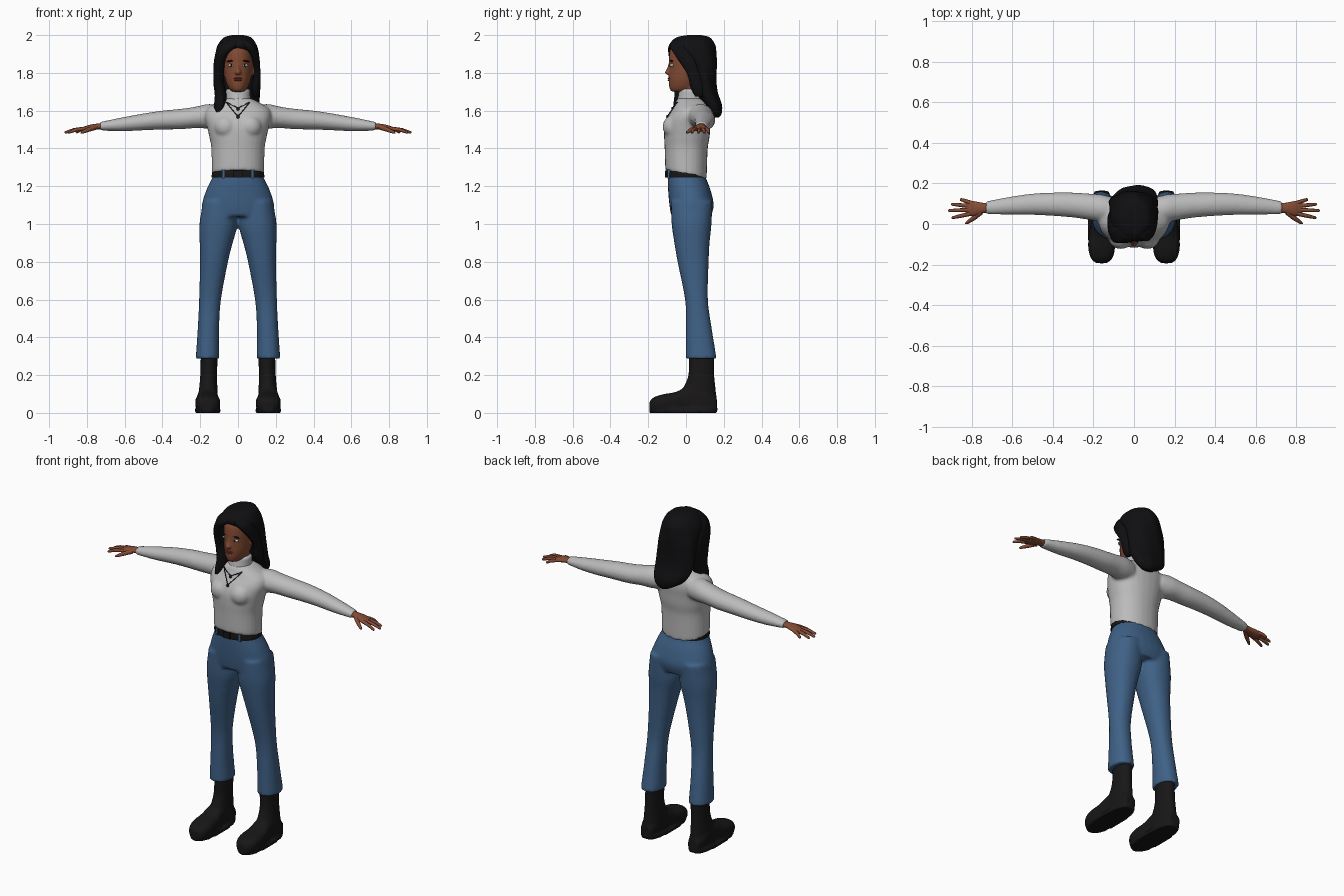
import bpy
import bmesh
import math
from mathutils import Vector, Matrix
from mathutils.bvhtree import BVHTree

if "Cube" in bpy.data.objects:
    bpy.data.objects.remove(bpy.data.objects["Cube"], do_unlink=True)


def material(name, *rgb):
    m = bpy.data.materials.new(name)
    m.use_nodes = True
    m.diffuse_color = (*rgb, 1)
    shader = m.node_tree.nodes["Principled BSDF"]
    shader.inputs["Base Color"].default_value = (*rgb, 1)
    shader.inputs["Roughness"].default_value = 0.8
    return m


skin = material("brown skin", .23, .07, .034)
lip = material("dark rose lips", .17, .045, .03)
hair = material("black hair", .005, .005, .006)
knit = material("light grey knit", .5, .5, .5)
denim = material("blue denim", .05, .12, .24)
leather = material("black leather", .009, .008, .008)
white = material("eye white", .6, .6, .6)

AXES = {"x": (0, 1, 2), "y": (1, 0, 2), "z": (2, 0, 1)}


def finish(name, bm, mat, angle=50):
    bmesh.ops.recalc_face_normals(bm, faces=bm.faces)
    mesh = bpy.data.meshes.new(name)
    bm.to_mesh(mesh)
    bm.free()
    mesh.materials.append(mat)
    mesh.shade_smooth()
    mesh.set_sharp_from_angle(angle=math.radians(angle))
    obj = bpy.data.objects.new(name, mesh)
    bpy.context.collection.objects.link(obj)
    return obj


def spline(rows, steps):
    """Catmull-Rom interpolation through section rows."""
    rows = [Vector(r) for r in rows]
    padded = [rows[0]] + rows + [rows[-1]]
    out = []
    for a, b, c, d in zip(padded, padded[1:], padded[2:], padded[3:]):
        for i in range(steps):
            t = i / steps
            out.append((b * 2 + (c - a) * t + (a * 2 - b * 5 + c * 4 - d) * t ** 2
                        + (b * 3 - a - c * 3 + d) * t ** 3) / 2)
    return out + [rows[-1]]


def loft(bm, rows, axis="z", side=1, power=2.0, ripple=0, steps=4, n=28):
    """Skin sections (position, low, high, low, high) along an axis."""
    main, u, v = AXES[axis]
    rings = []
    for t, a0, a1, b0, b1 in spline(rows, steps):
        ring = []
        for i in range(n):
            ang = math.tau * i / n
            c, s = math.cos(ang), math.sin(ang)
            grow = 1 + ripple * math.sin(ang * 7 + t * 18)
            p = Vector()
            p[main] = t
            p[u] = (a0 + a1) / 2 + (a1 - a0) / 2 * grow * math.copysign(abs(c) ** (2 / power), c)
            p[v] = (b0 + b1) / 2 + (b1 - b0) / 2 * grow * math.copysign(abs(s) ** (2 / power), s)
            p.x *= side
            ring.append(bm.verts.new(p))
        rings.append(ring)
    for lo, hi in zip(rings, rings[1:]):
        for i in range(n):
            j = (i + 1) % n
            bm.faces.new((lo[i], lo[j], hi[j], hi[i]))
    bm.faces.new(rings[0])
    bm.faces.new(rings[-1])
    return bm


def even(rows):
    """Expand (position, half width, front, back) to a symmetric section."""
    return [(t, -w, w, f, b) for t, w, f, b in rows]


def ball(bm, loc, size, tilt=0):
    m = Matrix.Translation(loc) @ Matrix.Rotation(tilt, 4, "Y") @ Matrix.Diagonal((*size, 1))
    bmesh.ops.create_uvsphere(bm, u_segments=20, v_segments=12, radius=1, matrix=m)
    return bm


def box(bm, loc, size):
    m = Matrix.Translation(loc) @ Matrix.Diagonal((*size, 1))
    bmesh.ops.create_cube(bm, size=1, matrix=m)
    return bm


def bake(obj):
    deps = bpy.context.evaluated_depsgraph_get()
    return bpy.data.meshes.new_from_object(obj.evaluated_get(deps))


def fuse(obj, voxel):
    """Merge overlapping volumes into one smooth skin."""
    mod = obj.modifiers.new("fuse", "REMESH")
    mod.mode = "VOXEL"
    mod.voxel_size = voxel
    mod.use_smooth_shade = True
    relax = obj.modifiers.new("relax", "SMOOTH")
    relax.factor, relax.iterations = 0.5, 4
    mesh = bake(obj)
    obj.modifiers.clear()
    obj.data = mesh
    return obj


def tube(name, points, radii, mat):
    curve = bpy.data.curves.new(name, "CURVE")
    curve.dimensions = "3D"
    curve.bevel_depth, curve.bevel_resolution = 1, 2
    curve.use_fill_caps = True
    path = curve.splines.new("POLY")
    path.points.add(len(points) - 1)
    for p, co, r in zip(path.points, points, radii):
        p.co, p.radius = (*co, 1), r
    temp = bpy.data.objects.new(name, curve)
    bpy.context.collection.objects.link(temp)
    bm = bmesh.new()
    bm.from_mesh(bake(temp))
    bpy.data.objects.remove(temp, do_unlink=True)
    return finish(name, bm, mat, 80)


# Sweater: torso with a hem that drops toward the back, bust and sleeves
bm = loft(bmesh.new(), even([
    (1.283, .136, -.106, .108), (1.3, .139, -.11, .11), (1.4, .141, -.113, .115),
    (1.46, .152, -.116, .125), (1.52, .165, -.114, .13), (1.57, .176, -.096, .135),
    (1.61, .165, -.07, .13), (1.645, .11, -.055, .115), (1.665, .07, -.045, .09)]), power=2.2)
for v in bm.verts:
    weight = min(1, max(0, (1.4 - v.co.z) / .115))
    v.co.z -= .21 * (v.co.y + .105) * weight
for side in (-1, 1):
    ball(bm, (side * .065, -.068, 1.515), (.062, .056, .06))
    loft(bm, [(.1, .01, .13, 1.51, 1.63), (.16, .01, .145, 1.505, 1.635), (.22, .02, .15, 1.508, 1.622),
              (.3, .032, .155, 1.502, 1.61), (.4, .04, .155, 1.5, 1.6), (.5, .045, .15, 1.496, 1.585),
              (.62, .046, .133, 1.491, 1.563), (.73, .048, .112, 1.495, 1.54)], "x", side)
sweater = fuse(finish("sweater", bm, knit), .009)

# Rolled collar
finish("collar", loft(bmesh.new(), even([
    (1.63, .08, -.062, .1), (1.655, .067, -.047, .092), (1.685, .065, -.04, .088),
    (1.705, .064, -.036, .086), (1.715, .056, -.028, .078)])), knit)

# Jeans: hips and flared legs
bm = loft(bmesh.new(), even([
    (1.27, .128, -.095, .1), (1.24, .139, -.097, .107), (1.18, .168, -.095, .13),
    (1.1, .192, -.088, .147), (1.04, .185, -.078, .132)]), power=2.2)
for side in (-1, 1):
    loft(bm, [(1.12, .02, .185, -.08, .14), (1, .004, .204, -.076, .135), (.9, .028, .203, -.062, .125),
              (.8, .053, .201, -.045, .12), (.6, .09, .206, -.005, .116), (.45, .1, .213, 0, .136),
              (.3, .099, .223, -.001, .16), (.287, .099, .223, -.001, .16)], side=side, power=2.2)
fuse(finish("jeans", bm, denim), .01)

# Belt with buckle and denim loops
finish("belt", loft(bmesh.new(), even([
    (1.245, .139, -.104, .105), (1.26, .139, -.105, .105), (1.29, .135, -.103, .102)]), power=2.2), leather)
finish("belt_buckle", box(bmesh.new(), (0, -.106, 1.265), (.045, .012, .036)), leather)
bm = bmesh.new()
for side in (-1, 1):
    box(bm, (side * .078, -.092, 1.265), (.012, .012, .046))
finish("belt_loops", bm, denim)

# Boots: shaft, foot and flat sole
for side, label in ((-1, "right"), (1, "left")):
    bm = loft(bmesh.new(), [
        (.31, .106, .197, .015, .15), (.2, .111, .2, .012, .15), (.12, .108, .207, -.02, .158),
        (.05, .105, .213, -.04, .165), (.02, .105, .213, -.04, .165)], side=side)
    loft(bm, [(-.193, .135, .188, .01, .06), (-.17, .107, .212, .004, .083), (-.12, .094, .226, .004, .099),
              (-.05, .099, .223, .004, .112), (.02, .108, .212, .004, .145), (.1, .108, .212, .004, .13),
              (.163, .125, .195, .004, .08)], "y", side, power=2.6)
    loft(bm, [(0, .093, .227, -.194, .167), (.022, .091, .229, -.196, .168)], side=side, power=2.6)
    fuse(finish(label + "_boot", bm, leather), .008)

# Hands: palm, four fingers and a forward thumb
for side, label in ((-1, "right"), (1, "left")):
    finish(label + "_palm", loft(bmesh.new(), [
        (.71, .056, .104, 1.5, 1.534), (.75, .053, .105, 1.5, 1.531), (.79, .04, .113, 1.494, 1.524),
        (.82, .044, .114, 1.489, 1.513), (.832, .055, .106, 1.492, 1.509)], "x", side), skin)
    for finger, start, tip in (("index", .051, (.9, .03)), ("middle", .07, (.918, .066)),
                               ("ring", .088, (.903, .098)), ("little", .105, (.858, .122))):
        root = Vector((side * .805, start, 1.506))
        end = Vector((side * tip[0], tip[1], 1.484))
        knuckle = root.lerp(end, .55) + Vector((0, 0, .005))
        tube(f"{label}_{finger}_finger", [root, knuckle, root.lerp(end, .95), end],
             [.0105, .0095, .007, .003], skin)
    thumb = [(side * x, y, z) for x, y, z in ((.755, .06, 1.512), (.79, .03, 1.5), (.823, .007, 1.486), (.832, .002, 1.482))]
    tube(label + "_thumb", thumb, [.014, .012, .008, .003], skin)

# Head with nose and ears, and the neck below it
bm = loft(bmesh.new(), even([
    (1.7, .022, -.068, .02), (1.706, .038, -.081, .045), (1.73, .055, -.09, .075),
    (1.77, .069, -.092, .1), (1.82, .077, -.09, .13), (1.88, .08, -.09, .14),
    (1.93, .075, -.08, .135), (1.97, .05, -.04, .11)]))
loft(bm, even([(1.64, .054, -.025, .075), (1.75, .05, -.02, .075)]))
loft(bm, even([(1.86, .007, -.09, -.07), (1.825, .01, -.1, -.07), (1.803, .018, -.112, -.07),
               (1.791, .014, -.103, -.07)]), n=16)
for side in (-1, 1):
    ball(bm, (side * .08, .022, 1.815), (.01, .017, .03))
fuse(finish("head", bm, skin), .005)

# Eyes, irises, brows and lips
whites, irises, brows, mouth = (bmesh.new() for _ in range(4))
for side in (-1, 1):
    ball(whites, (side * .036, -.073, 1.84), (.017, .012, .008))
    ball(irises, (side * .036, -.081, 1.84), (.006, .006, .007))
    ball(brows, (side * .039, -.076, 1.863), (.022, .009, .004), side * .12)
ball(mouth, (0, -.086, 1.771), (.024, .011, .005))
ball(mouth, (0, -.086, 1.762), (.021, .011, .006))
finish("eye_whites", whites, white)
finish("irises", irises, hair)
finish("eyebrows", brows, hair)
finish("lips", mouth, lip)

# Hair: crown and long back, then the two side sweeps framing the face
finish("hair_back", loft(bmesh.new(), [
    (2, -.03, .03, .01, .08), (1.988, -.072, .07, -.05, .125), (1.955, -.102, .095, -.084, .15),
    (1.92, -.115, .107, -.072, .158), (1.85, -.122, .114, 0, .163), (1.78, -.124, .116, .03, .162),
    (1.7, -.12, .118, .052, .168), (1.63, -.088, .112, .09, .19), (1.585, -.025, .09, .125, .188),
    (1.565, .015, .06, .148, .175)], ripple=.018, n=56), hair, 80)
finish("hair_right_sweep", loft(bmesh.new(), [
    (1.975, -.07, .03, -.07, .03), (1.94, -.106, .015, -.094, .05), (1.9, -.12, -.045, -.094, .06),
    (1.84, -.13, -.07, -.08, .08), (1.75, -.13, -.073, -.06, .08), (1.68, -.122, -.06, -.06, .06),
    (1.62, -.127, -.066, -.068, .03), (1.582, -.122, -.09, -.06, 0)], ripple=.03, n=42), hair, 80)
finish("hair_left_sweep", loft(bmesh.new(), [
    (1.975, -.01, .065, -.065, .05), (1.94, .02, .095, -.086, .05), (1.88, .07, .113, -.05, .05),
    (1.8, .083, .118, .005, .07), (1.72, .072, .119, .025, .1), (1.675, .085, .108, .05, .09)],
    ripple=.03, n=42), hair, 80)

# Necklaces laid over the sweater front
bm = bmesh.new()
bm.from_mesh(sweater.data)
surface = BVHTree.FromBMesh(bm)
bm.free()


def on_front(x, z):
    hit = surface.ray_cast(Vector((x, -1, z)), Vector((0, 1, 0)))[0]
    return (x, (hit.y if hit else -.05) - .003, z)


for name, low in (("long_chain", 1.572), ("short_chain", 1.615)):
    line = [on_front(i / 12 * .062, low + (1.645 - low) * abs(i / 12) ** 1.1) for i in range(-12, 13)]
    tube(name, line, [.0024] * len(line), leather)
    finish(name + "_pendant", ball(bmesh.new(), on_front(0, low - .005), (.009, .005, .01)), leather)
